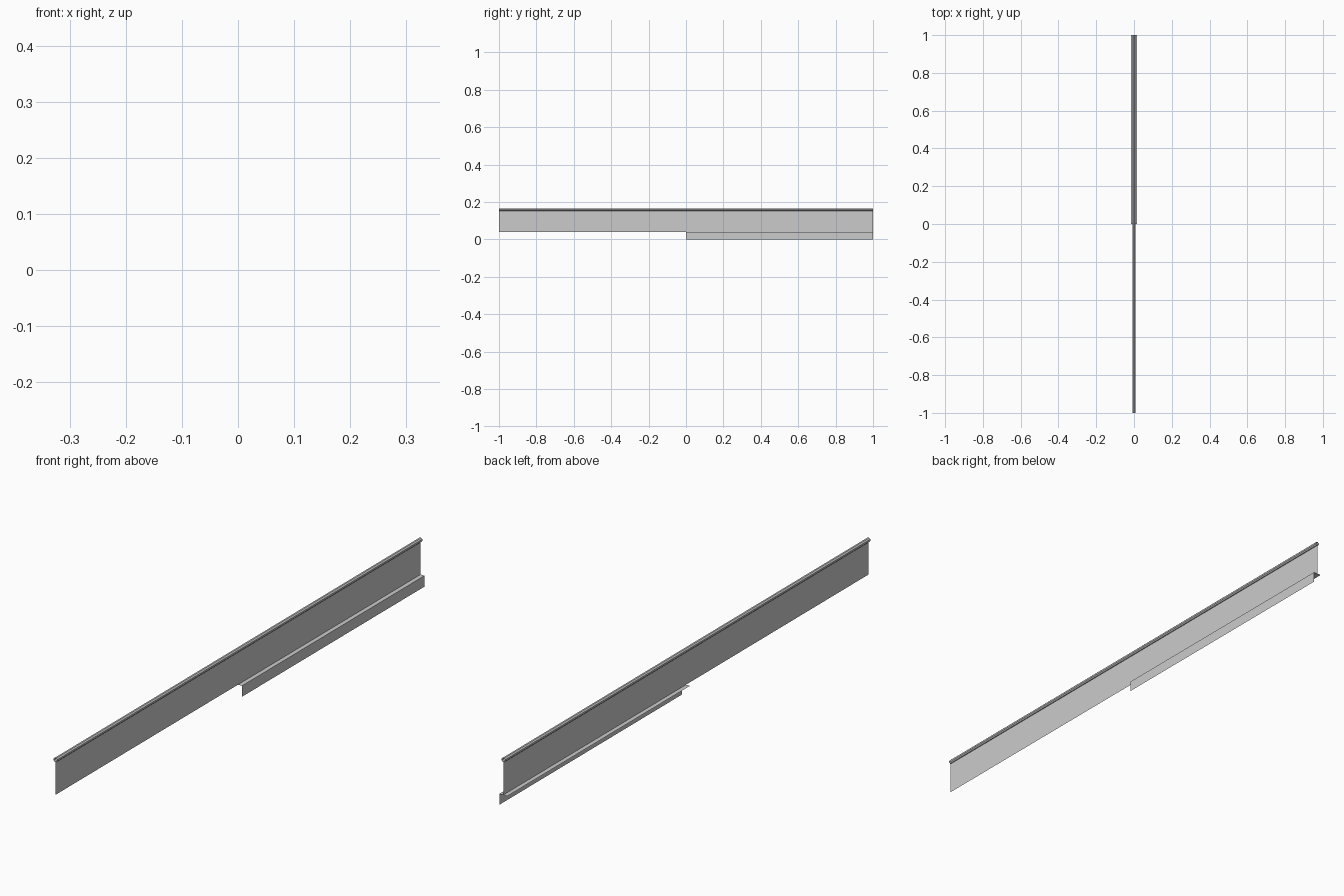
import bpy, math

if "Cube" in bpy.data.objects:
    bpy.data.objects.remove(bpy.data.objects["Cube"])


def extrude_profile(name, pts, y0, y1, closed=False):
    """Sweep an (x, z) profile along y as an open-ended thin sheet."""
    n = len(pts)
    verts = [(x, y, z) for y in (y0, y1) for x, z in pts]
    count = n if closed else n - 1
    faces = [(i, (i + 1) % n, n + (i + 1) % n, n + i) for i in range(count)]
    mesh = bpy.data.meshes.new(name)
    mesh.from_pydata(verts, [], faces)
    obj = bpy.data.objects.new(name, mesh)
    bpy.context.collection.objects.link(obj)
    return obj


SHELF_Z, BEAD_Z, BEAD_R = 0.038, 0.159, 0.0075

# Long upright web, full length
extrude_profile("web_panel", [(0, 0.152), (0, SHELF_Z)], -1, 1)

# Small faceted bead along the top edge, open at both ends
bead = [(BEAD_R * math.cos(math.radians(22.5 + 45 * i)),
         BEAD_Z + BEAD_R * math.sin(math.radians(22.5 + 45 * i)))
        for i in range(8)]
extrude_profile("top_bead", bead[::-1], -1, 1, closed=True)

# Ledge with a downward lip, back half only
extrude_profile("ledge_and_lip",
                [(0.015, 0), (0.015, SHELF_Z), (-0.015, SHELF_Z)][::-1], 0, 1)
